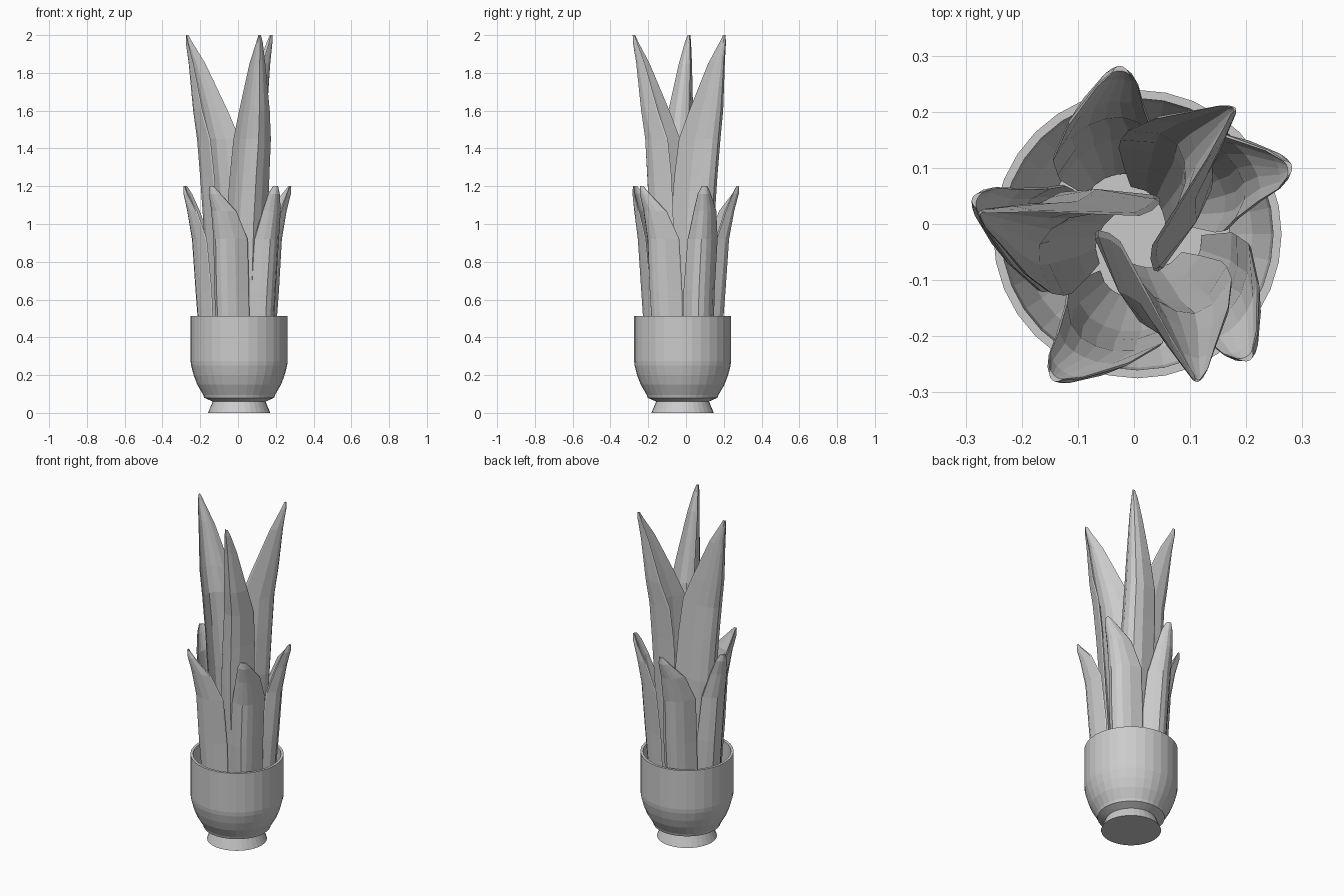
import bpy, math
from mathutils import Vector, Matrix

if "Cube" in bpy.data.objects:
    bpy.data.objects.remove(bpy.data.objects["Cube"])

CX, CY = 0.006, -0.018


def make_object(name, verts, faces):
    mesh = bpy.data.meshes.new(name)
    mesh.from_pydata(verts, [], faces)
    mesh.update()
    obj = bpy.data.objects.new(name, mesh)
    bpy.context.collection.objects.link(obj)
    return obj


def loft_faces(rings, m):
    """Quads between rings of m points, plus end caps."""
    faces = []
    for k in range(rings - 1):
        for i in range(m):
            j = (i + 1) % m
            faces.append((k * m + i, k * m + j, (k + 1) * m + j, (k + 1) * m + i))
    last = (rings - 1) * m
    return faces + [tuple(reversed(range(m))), tuple(range(last, last + m))]


def lathe(name, profile, sides=32):
    """Spin an (r, z) profile; its first and last rings get capped."""
    verts = []
    for r, z in profile:
        for i in range(sides):
            a = 2 * math.pi * i / sides
            verts.append((CX + r * math.cos(a), CY + r * math.sin(a), z))
    return make_object(name, verts, loft_faces(len(profile), sides))


def leaf(name, levels, angle, thick, n=7):
    """Loft folded blade sections. Each level: z, left edge, outer ridge, right edge."""
    rot = Matrix.Rotation(angle, 3, 'Z')
    verts = []
    for z, l, o, r in levels:
        L, O, R = Vector(l), Vector(o), Vector(r)
        mid, half = (L + R) / 2, (R - L) / 2
        inward = (mid - O).normalized()
        t = min(thick, half.length * 0.6)
        outer, inner = [], []
        for i in range(n):
            s = -1 + 2 * i / (n - 1)
            bulge = 1 - abs(s) ** 2.4
            p = mid + half * s + (O - mid) * bulge
            outer.append(p)
            inner.append(p + inward * t * (0.2 + 0.8 * bulge))
        for p in outer + inner[::-1]:
            verts.append(rot @ Vector((p.x, p.y, z)) + Vector((CX, CY, 0)))
    return make_object(name, verts, loft_faces(len(levels), 2 * n))


# Hollow pot: foot, curved belly, rim, inner wall and floor
lathe("pot", [(0.165, 0), (0.14, 0.06), (0.185, 0.08), (0.19, 0.095),
              (0.222, 0.15), (0.241, 0.20), (0.254, 0.25), (0.257, 0.275),
              (0.257, 0.512), (0.242, 0.512), (0.238, 0.26), (0.205, 0.17),
              (0.165, 0.11)])

# Three tall inner leaves, narrowing towards the base
tall = [
    (0.12, (-0.055, -0.02), (0.02, -0.10), (0.08, -0.04)),
    (0.40, (-0.075, -0.01), (0.03, -0.14), (0.115, -0.05)),
    (1.00, (-0.07, -0.005), (0.04, -0.175), (0.15, -0.06)),
    (1.25, (-0.05, -0.01), (0.055, -0.187), (0.16, -0.07)),
    (1.45, (-0.03, -0.025), (0.07, -0.197), (0.168, -0.09)),
    (1.60, (0.00, -0.08), (0.08, -0.217), (0.162, -0.14)),
    (1.85, (0.055, -0.18), (0.095, -0.245), (0.138, -0.205)),
    (1.96, (0.09, -0.235), (0.104, -0.263), (0.125, -0.242)),
    (2.00, (0.102, -0.252), (0.106, -0.264), (0.115, -0.255)),
]
for i in range(3):
    leaf(f"tall_leaf_{i + 1}", tall, i * math.tau / 3, 0.06)

# Five short outer leaves
short = [
    (0.12, (-0.07, -0.07), (-0.05, -0.135), (0.03, -0.115)),
    (0.40, (-0.115, -0.09), (-0.085, -0.195), (0.05, -0.165)),
    (0.65, (-0.125, -0.10), (-0.095, -0.212), (0.048, -0.175)),
    (0.92, (-0.13, -0.13), (-0.10, -0.23), (0.04, -0.20)),
    (1.07, (-0.145, -0.18), (-0.12, -0.25), (-0.02, -0.235)),
    (1.16, (-0.158, -0.215), (-0.148, -0.26), (-0.10, -0.258)),
    (1.20, (-0.157, -0.24), (-0.152, -0.26), (-0.135, -0.26)),
]
for i in range(5):
    leaf(f"short_leaf_{i + 1}", short, i * math.tau / 5, 0.04)
